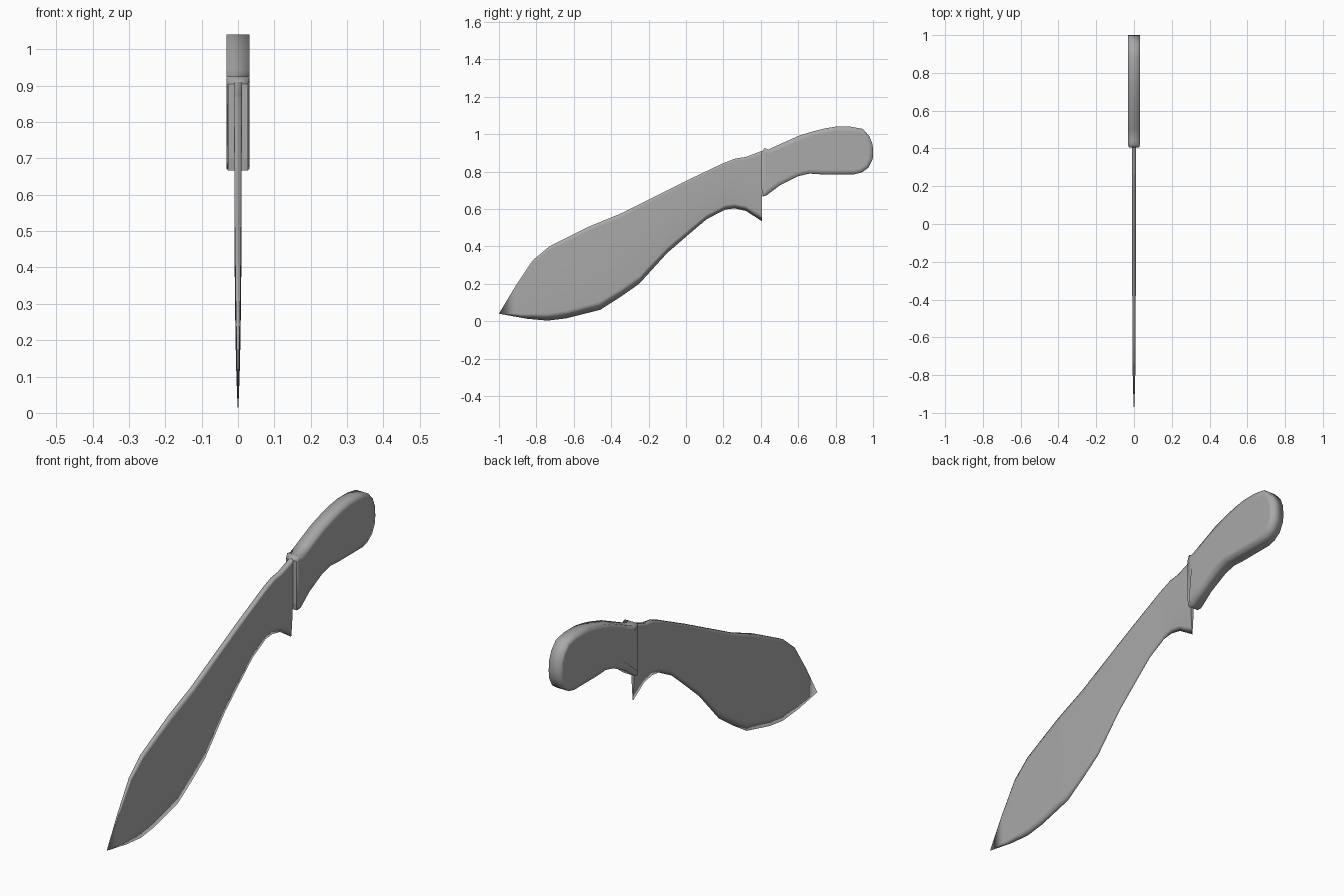
import bpy
import bmesh

if "Cube" in bpy.data.objects:
    bpy.data.objects.remove(bpy.data.objects["Cube"], do_unlink=True)

# One plain grey for blade and handle
grey = bpy.data.materials.new("plain grey")
grey.use_nodes = True
colour = (0.4, 0.4, 0.4, 1)
grey.diffuse_color = colour
grey.node_tree.nodes["Principled BSDF"].inputs["Base Color"].default_value = colour


def interpolate(points, y):
    """Height on a polyline of (y, value) points sorted by y."""
    for (y0, a), (y1, b) in zip(points, points[1:]):
        if y <= y1:
            return a + (b - a) * (y - y0) / (y1 - y0)
    return points[-1][1]


def finish(bm, name, sharp_y):
    """Turn the bmesh into a smooth object, with a sharp rim on the end at sharp_y."""
    bmesh.ops.recalc_face_normals(bm, faces=bm.faces)
    for face in bm.faces:
        face.smooth = True
    for face in bm.faces:
        if all(abs(v.co.y - sharp_y) < 0.008 for v in face.verts):
            for edge in face.edges:
                edge.smooth = False
    mesh = bpy.data.meshes.new(name)
    bm.to_mesh(mesh)
    bm.free()
    mesh.materials.append(grey)
    obj = bpy.data.objects.new(name, mesh)
    bpy.context.collection.objects.link(obj)
    return obj


# Blade: cross-sections lofted from tip to handle, wedge-shaped towards the cutting edge
spine = [(-1, .04), (-.91, .19), (-.82, .325), (-.73, .4), (-.52, .505), (-.35, .575),
         (0, .75), (.2, .845), (.265, .87), (.32, .878), (.405, .91)]
cutting_edge = [(-1, .04), (-.85, .013), (-.74, .003), (-.64, .015), (-.46, .06),
                (-.35, .13), (-.25, .2), (-.1, .365), (.01, .46), (.11, .545),
                (.21, .597), (.26, .603), (.32, .59), (.405, .535)]
half_thickness = [(-1, .001), (-.8, .007), (-.5, .009), (.405, .011)]
# share of the blade height, share of the thickness
section = [(0, 0), (.1, .3), (.25, .6), (.45, .85), (.7, 1), (.95, 1), (1, 1)]

bm = bmesh.new()
rings = []
for y in sorted({p[0] for p in spine + cutting_edge}):
    low, high = interpolate(cutting_edge, y), interpolate(spine, y)
    thick = interpolate(half_thickness, y)
    right = [(-thick * t, y, low + (high - low) * h) for h, t in section]
    left = [(-x, y, z) for x, y, z in reversed(right[1:])]
    rings.append([bm.verts.new(p) for p in right + left])
for a, b in zip(rings, rings[1:]):
    for i in range(len(a)):
        j = (i + 1) % len(a)
        bm.faces.new((a[i], a[j], b[j], b[i]))
bm.faces.new(rings[-1])
bmesh.ops.remove_doubles(bm, verts=rings[0], dist=0.003)
finish(bm, "blade", 0.405)

# Handle: side outline extruded across, with inset sides to soften the rim
outline = [(.405, .905), (.42, .925), (.44, .918), (.5, .945), (.6, .99), (.68, 1.015),
           (.74, 1.03), (.8, 1.04), (.88, 1.04), (.945, 1.028), (.98, .99), (.998, .945),
           (1, .9), (.998, .865), (.975, .82), (.94, .795), (.9, .785), (.72, .785),
           (.66, .789), (.6, .775), (.5, .725), (.43, .672), (.41, .667), (.405, .7)]
half_width = 0.032
bm = bmesh.new()
sides = []
for side in (-1, 1):
    # the front end is slightly narrower
    ring = [bm.verts.new((side * half_width * (.85 if y < .415 else 1), y, z))
            for y, z in outline]
    sides.append(ring)
for i in range(len(outline)):
    j = (i + 1) % len(outline)
    bm.faces.new((sides[0][i], sides[0][j], sides[1][j], sides[1][i]))
caps = [bm.faces.new(ring) for ring in sides]
bmesh.ops.recalc_face_normals(bm, faces=bm.faces)
bmesh.ops.inset_individual(bm, faces=caps, thickness=0.025, use_even_offset=False)
finish(bm, "handle", 0.405)
